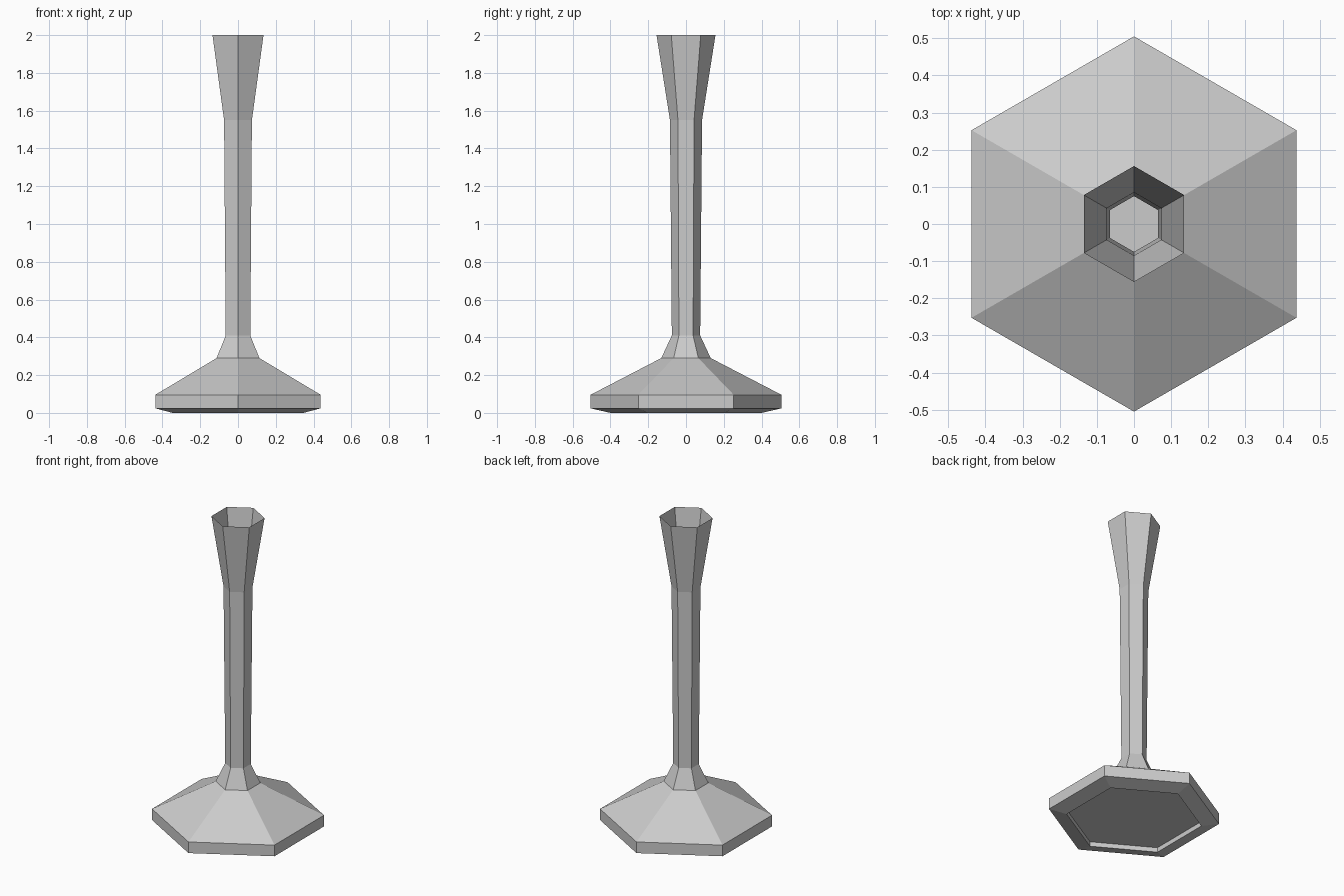
import bpy, bmesh, math

if "Cube" in bpy.data.objects:
    bpy.data.objects.remove(bpy.data.objects["Cube"])

SIDES = 6


def lathe(name, profile, cap_start=False):
    """Sweep (radius, z) points around z with flat hexagonal sides."""
    bm = bmesh.new()
    rings = []
    for r, z in profile:
        ring = []
        for i in range(SIDES):
            a = math.pi / 2 + math.tau * i / SIDES
            ring.append(bm.verts.new((r * math.cos(a), r * math.sin(a), z)))
        rings.append(ring)
    for low, high in zip(rings, rings[1:]):
        for i in range(SIDES):
            j = (i + 1) % SIDES
            bm.faces.new((low[i], low[j], high[j], high[i]))
    if cap_start:
        bm.faces.new(rings[0][::-1])
    mesh = bpy.data.meshes.new(name)
    bm.to_mesh(mesh)
    bm.free()
    obj = bpy.data.objects.new(name, mesh)
    bpy.context.collection.objects.link(obj)
    return obj


# Foot: recessed underside, chamfered rim, sloping top
lathe("foot", [(0.40, 0.03), (0.40, 0.0), (0.505, 0.024),
               (0.505, 0.096), (0.131, 0.29)], cap_start=True)

# Stem: short collar, slender shaft and flared, open, thin-walled cup
lathe("stem_and_cup", [(0.131, 0.29), (0.075, 0.41),
                       (0.085, 1.55), (0.156, 2.0)])
